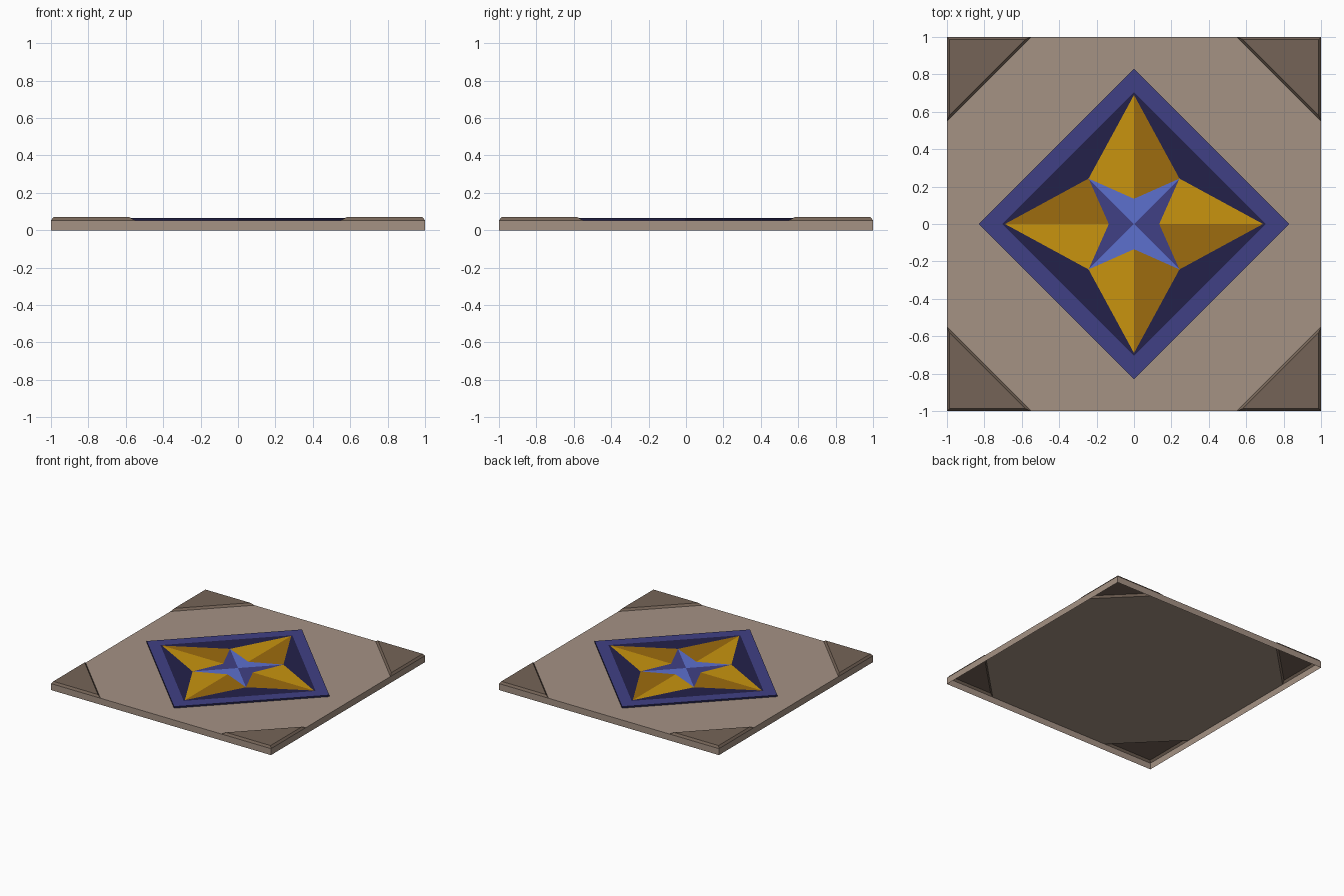
import bpy, bmesh
from mathutils import Vector

if "Cube" in bpy.data.objects:
    bpy.data.objects.remove(bpy.data.objects["Cube"])

SLAB_Z, PLATE_Z, CORNER_Z = 0.053, 0.066, 0.07
CUT = 0.55            # where the corner plates meet the slab edges


def material(name, hex_code):
    rgb = [int(hex_code[i:i + 2], 16) / 255 for i in (0, 2, 4)]
    lin = [c / 12.92 if c <= 0.04045 else ((c + 0.055) / 1.055) ** 2.4 for c in rgb]
    m = bpy.data.materials.new(name)
    m.diffuse_color = (*lin, 1)
    m.use_nodes = True
    m.node_tree.nodes["Principled BSDF"].inputs["Base Color"].default_value = m.diffuse_color
    return m


STONE = material("light_stone", "a59284")
BROWN = material("dark_brown", "756457")
BLUE = material("frame_blue", "404085")
NAVY = material("navy", "23214a")
GOLD = material("bright_gold", "c8940f")
OCHRE = material("dark_gold", "9d6c0e")
SKY = material("light_blue", "5c70ce")


def build(name, faces, mats, inside):
    """Make an object from (points, material index) faces, turned away from the inside point."""
    bm = bmesh.new()
    for points, mat in faces:
        f = bm.faces.new([bm.verts.new(p) for p in points])
        f.material_index = mat
        f.normal_update()
        if f.normal.dot(f.calc_center_median() - Vector(inside)) < 0:
            f.normal_flip()
    bmesh.ops.remove_doubles(bm, verts=bm.verts, dist=1e-5)
    me = bpy.data.meshes.new(name)
    bm.to_mesh(me)
    bm.free()
    for m in mats:
        me.materials.append(m)
    ob = bpy.data.objects.new(name, me)
    bpy.context.collection.objects.link(ob)


def walls(low, high, mat):
    """Quads joining two loops of equal length."""
    n = len(low)
    return [([low[i], low[(i + 1) % n], high[(i + 1) % n], high[i]], mat) for i in range(n)]


def at(points, z):
    return [(x, y, z) for x, y in points]


# Slab: hollow underneath, its top cut away below the corner plates
square = [(-1, -1), (1, -1), (1, 1), (-1, 1)]
octagon = [(-CUT, -1), (CUT, -1), (1, -CUT), (1, CUT),
           (CUT, 1), (-CUT, 1), (-1, CUT), (-1, -CUT)]
build("floor_slab",
      walls(at(square, 0), at(square, SLAB_Z), 0) + [(at(octagon, SLAB_Z), 0)],
      [STONE], (0, 0, 0.02))

# Four raised corner plates with bevelled rims
b = 0.013
for sx, sy in square:
    outer = [(sx, sy), (sx * CUT, sy), (sx, sy * CUT)]
    e = 1 - b
    t = CUT + b * 1.414
    inner = [(sx * e, sy * e), (sx * (t + b), sy * e), (sx * e, sy * (t + b))]
    low, high = at(outer, SLAB_Z), at(inner, CORNER_Z)
    build("corner_plate", walls(low, high, 0) + [(high, 0)], [BROWN],
          (sx * 0.85, sy * 0.85, SLAB_Z))

# Diamond plate with a painted compass star, built quadrant by quadrant
FRAME, FLOOR, TIP, VALLEY, HUB = 0.83, 0.705, 0.69, 0.243, 0.135
faces = []
for sx, sy in square:
    def p(x, y, z=PLATE_Z):
        return (sx * x, sy * y, z)
    v = p(VALLEY, VALLEY)
    # blue frame, its dark side wall, and the navy field
    faces.append(([p(FRAME, 0), p(0, FRAME), p(0, FLOOR), p(FLOOR, 0)], 0))
    faces.append(([p(FRAME, 0), p(0, FRAME), p(0, FRAME, SLAB_Z), p(FRAME, 0, SLAB_Z)], 1))
    faces.append(([p(FLOOR, 0), p(0, FLOOR), p(0, TIP), v], 1))
    faces.append(([p(FLOOR, 0), v, p(TIP, 0)], 1))
    # gold star: vertical arms bright on the left, side arms alternate
    faces.append(([p(0, TIP), p(0, HUB), v], 2 if sx < 0 else 3))
    faces.append(([p(TIP, 0), p(HUB, 0), v], 2 if sx * sy > 0 else 3))
    # small blue star on the diagonals
    faces.append(([p(0, 0), p(0, HUB), v], 4))
    faces.append(([p(0, 0), p(HUB, 0), v], 0))
build("star_plate", faces, [BLUE, NAVY, GOLD, OCHRE, SKY], (0, 0, SLAB_Z))
